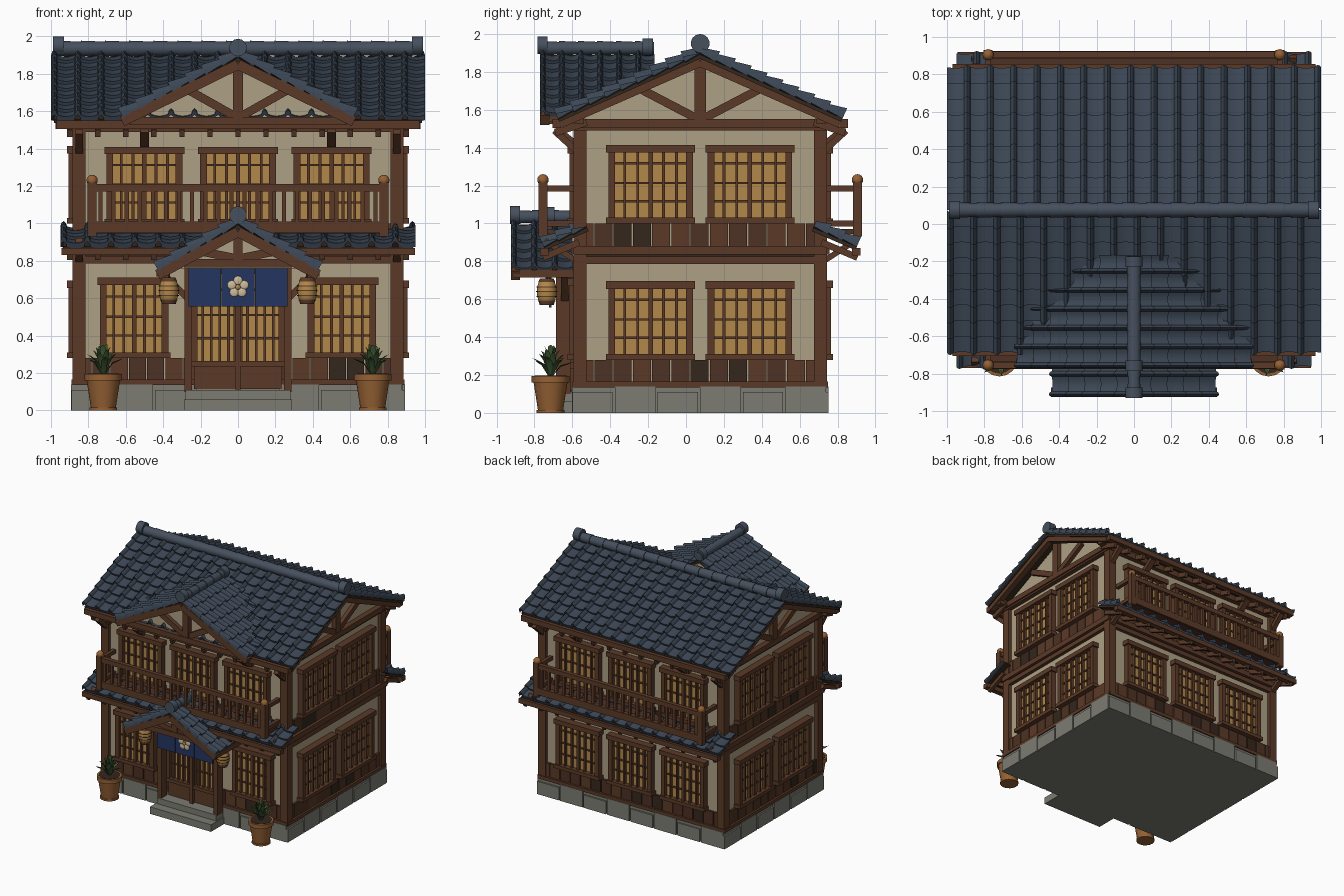
import bpy, bmesh, math, random
from mathutils import Matrix, Vector

if "Cube" in bpy.data.objects:
    bpy.data.objects.remove(bpy.data.objects["Cube"])
random.seed(4)

COL = dict(wood=(.105, .042, .021), wood_mid=(.075, .031, .017), wood_dark=(.035, .02, .012),
           plaster=(.42, .35, .23), paper=(.45, .25, .07), tile=(.045, .063, .09), ridge=(.06, .08, .11),
           stone=(.2, .2, .17), cloth=(.017, .035, .12), clay=(.3, .12, .035), leaf=(.045, .09, .03),
           petal=(.6, .5, .33))
MAT = {}
for k, c in COL.items():
    MAT[k] = bpy.data.materials.new(k)
    MAT[k].diffuse_color = (*c, 1)
parts = {}
I = Matrix.Identity(4)
MX = Matrix.Scale(-1, 4, (1, 0, 0))


def part(name, mat):
    if name not in parts:
        parts[name] = (bmesh.new(), mat)
    return parts[name][0]


def box(name, mat, M, lo, hi):
    lo, hi = Vector(lo), Vector(hi)
    bmesh.ops.create_cube(part(name, mat), size=1, matrix=M @ Matrix.Translation((lo + hi) / 2) @ Matrix.Diagonal((*(hi - lo), 1)))


def beam(name, mat, M, a, b, w, h):
    a, b = Vector(a), Vector(b)
    d = b - a
    R = d.to_track_quat('X', 'Z').to_matrix().to_4x4()
    bmesh.ops.create_cube(part(name, mat), size=1, matrix=M @ Matrix.Translation((a + b) / 2) @ R @ Matrix.Diagonal((d.length, w, h, 1)))


def cyl(name, mat, M, a, b, r1, r2, seg=12):
    a, b = Vector(a), Vector(b)
    R = (b - a).to_track_quat('Z', 'Y').to_matrix().to_4x4()
    bmesh.ops.create_cone(part(name, mat), cap_ends=True, segments=seg, radius1=r1, radius2=r2, depth=(b - a).length,
                          matrix=M @ Matrix.Translation((a + b) / 2) @ R)


def ball(name, mat, M, c, r, sc=(1, 1, 1)):
    bmesh.ops.create_uvsphere(part(name, mat), u_segments=12, v_segments=8, radius=r,
                              matrix=M @ Matrix.Translation(c) @ Matrix.Diagonal((*sc, 1)))


def prism(name, mat, M, hw, z0, z1, y0, y1):
    bm = part(name, mat)
    f, b = [[bm.verts.new(M @ Vector((x, y, z))) for x, z in ((-hw, z0), (hw, z0), (0, z1))] for y in (y0, y1)]
    bm.faces.new(f); bm.faces.new(b)
    for i in range(3):
        bm.faces.new((f[i], f[i - 1], b[i - 1], b[i]))


PROFILE = ((0, 0), (.05, .02), (.14, .03), (.23, .02), (.28, 0), (.45, -.007), (.64, -.01), (.83, -.007))


def tiles(name, M, u0, u1, top, bot, rows, pitch=.125):
    # stepped rows of wavy tiles over a wooden deck; local -y points down the slope
    n = round((u1 - u0) / pitch)
    prof = [(u0 + (u1 - u0) * (i + t) / n, h) for i in range(n) for t, h in PROFILE] + [(u1, 0)]
    t, b = Vector(top), Vector(bot)
    L, d = (b - t).length, (b - t).normalized()
    nrm = Vector((-d.y, d.x))
    bm = part(name, 'tile')
    for r in range(rows):
        s0, s1 = max(0, L * r / rows - .015), L * (r + 1) / rows
        rings = []
        for u, h in prof:
            ring = []
            for s, o in ((s0, 0), (s1, .02), (s1, -.01)):
                p = t + d * s + nrm * (h + o)
                ring.append(bm.verts.new(M @ Vector((u, -p.x, p.y))))
            rings.append(ring)
        for p, q in zip(rings, rings[1:]):
            for i in range(3):
                bm.faces.new((p[i], p[i - 1], q[i - 1], q[i]))
        bm.faces.new(rings[0]); bm.faces.new(rings[-1])
    m, e = (u0 + u1) / 2, nrm * -.018
    beam(name + '_deck', 'wood_dark', M, (m, -t.x - -e.x * -1, t.y + e.y), (m, -b.x - e.x, b.y + e.y), u1 - u0 - .03, .02)


def ridge(name, a, b, r, n):
    a, b = Vector(a), Vector(b)
    for i in range(n):
        cyl(name, 'ridge', I, a.lerp(b, i / n), a.lerp(b, (i + 1) / n), r, r * .88)


def gable(name, M, hw, ze, za, yb, yt, tie, pw):
    # barge boards, king post, tie beam and struts
    sl = (za - ze) / hw
    for S in (I, MX):
        beam(name + '_barge', 'wood', M @ S, (0, yb, za - .045), (hw, yb, ze - .03), .05, .055)
        x = hw * .42
        beam(name + '_strut', 'wood', M @ S, (.02, yt, tie + .03), (x, yt, za - sl * x - .05), .035, .045)
    box(name + '_king_post', 'wood', M, (-pw, yt - .025, tie), (pw, yt + .025, za - .03))
    w = (za - tie - .05) / sl
    box(name + '_tie', 'wood', M, (-w, yt - .03, tie - .02), (w, yt + .03, tie + .025))


def window(M, u0, u1, z0, z1, d, bars=5):
    box('window_paper', 'paper', M, (u0, -d - .012, z0), (u1, -d + .05, z1))
    for u in (u0, u1):
        box('window_frame', 'wood', M, (u - .018, -d - .045, z0), (u + .018, -d + .02, z1))
    box('window_frame', 'wood', M, (u0 - .03, -d - .055, z1 - .03), (u1 + .03, -d + .02, z1 + .01))
    box('window_frame', 'wood', M, (u0 - .03, -d - .055, z0 - .005), (u1 + .03, -d + .02, z0 + .025))
    for i in range(1, bars + 1):
        u, w = u0 + (u1 - u0) * i / (bars + 1), .012 if i == (bars + 1) / 2 else .007
        box('window_bars', 'wood', M, (u - w, -d - .035, z0), (u + w, -d, z1))
    for t in (.28, .52, .78):
        box('window_bars', 'wood_mid', M, (u0, -d - .022, z0 + (z1 - z0) * t - .006), (u1, -d, z0 + (z1 - z0) * t + .006))


C = Matrix.Translation((0, .075, 0))
rot = lambda a: Matrix.Rotation(math.radians(a), 4, 'Z')
FRONT, RIGHT, BACK, LEFT = C, C @ rot(90), C @ rot(180), C @ rot(270)

# plaster body, foundation core
box('plaster_walls', 'plaster', C, (-.855, -.64, .12), (.855, .64, 1.55))
box('foundation', 'stone', C, (-.88, -.665, 0), (.88, .665, .14))

# timbering, wainscot and stones on all four walls
for M, hw, d in ((FRONT, .885, .67), (BACK, .885, .67), (RIGHT, .67, .885), (LEFT, .67, .885)):
    for s in (-1, 1):
        box('corner_posts', 'wood', M, (s * hw - .035 - s * .035, -d, .14), (s * hw + .035 - s * .035, -d + .07, 1.53))
    for z0, z1, o in ((.135, .165, .005), (.785, .825, .0), (.835, .88, .012), (1.49, 1.54, .008)):
        box('wall_beams', 'wood', M, (-hw, -d - o, z0), (hw, -d + .04, z1))
    box('beam_shadow_gap', 'wood_dark', M, (-hw + .05, -d + .015, .82), (hw - .05, -d + .04, .84))
    n = round(2 * hw / .1)
    for z0, z1 in ((.16, .28), (.88, 1.0)):
        for i in range(n):
            u = -hw + .01 + i * (2 * hw - .02) / n
            k = random.choice(('wood', 'wood', 'wood_mid', 'wood_mid', 'wood_dark'))
            box('wainscot_' + k, k, M, (u, -d + .012, z0), (u + (2 * hw - .02) / n - .006, -d + .04, z1))
    n = round(2 * hw / .22)
    for i in range(n):
        u, w = -hw - .005 + i * (2 * hw + .01) / n, (2 * hw + .01) / n
        box('foundation_stones', 'stone', M, (u, -d - .008, 0), (u + w - .012, -d + .05, .11 + .03 * (i % 2)))

# windows
for M in (RIGHT, LEFT):
    for s in (-1, 1):
        for z in (.285, 1.005):
            c = s * .262
            window(M, c - .205, c + .205, z, z + .4, .86)
for M in (FRONT, BACK):
    for c in (-.5, 0, .5):
        window(M, c - .185, c + .185, 1.0, 1.4, .645)
for c in (-.5, 0, .5):
    window(BACK, c - .185, c + .185, .285, .69, .645)
for s in (-1, 1):
    window(FRONT, s * .555 - .165, s * .555 + .165, .285, .7, .645)

# main roof
for M in (FRONT, BACK):
    tiles('main_roof_tiles', M, -1.0, 1.0, (0, 1.9), (.755, 1.562), 9)
    box('main_eave_board', 'wood', M, (-.97, -.78, 1.505), (.97, -.735, 1.55))
    tiles('pent_roof_tiles', M, -.95, .95, (.6, .985), (.83, .885), 3)
    box('pent_eave_board', 'wood', M, (-.945, -.845, .83), (.945, -.8, .87))
    for i in range(13):
        u = -.9 + i * .15
        beam('main_rafters', 'wood', M, (u, -.6, 1.535), (u, -.765, 1.48), .028, .04)
        beam('pent_rafters', 'wood', M, (u, -.64, .9), (u, -.83, .82), .028, .035)
    for s in (-1, 1):
        beam('eave_brackets', 'wood', M, (s * .85, -.65, 1.38), (s * .85, -.77, 1.49), .04, .035)
        beam('eave_brackets', 'wood', M, (s * .85, -.65, .8), (s * .85, -.82, .91), .04, .03)
        beam('eave_brackets', 'wood', M, (s * .5, -.66, 1.42), (s * .5, -.76, 1.5), .05, .035)
for M in (RIGHT, LEFT):
    gable('main_gable', M, .74, 1.56, 1.9, -.95, -.875, 1.525, .03)
    prism('gable_plaster', 'plaster', M, .69, 1.54, 1.86, -.86, -.5)
    for s in (-1, 1):
        beam('purlins', 'wood', M, (s * .64, -.8, 1.55), (s * .64, -.96, 1.55), .05, .05)
ridge('main_ridge', (-.97, .075, 1.935), (.97, .075, 1.935), .042, 15)
for s in (-1, 1):
    cyl('main_ridge_ends', 'ridge', I, (s * .93, .075, 1.95), (s * .99, .075, 1.95), .05, .05, 14)

# front dormer and porch roofs, each slope mirrored in x
for S in (I, MX):
    tiles('dormer_tiles', S @ rot(90), -.77, -.165, (0, 1.895), (.62, 1.575), 7, .11)
    tiles('porch_tiles', S @ rot(90), -.925, -.6, (0, 1.0), (.43, .755), 5, .11)
    box('dormer_eave_beam', 'wood', S, (.575, -.75, 1.535), (.615, -.56, 1.575))
    box('porch_eave_beam', 'wood', S, (.395, -.91, .715), (.435, -.58, .755))
    box('porch_posts', 'wood', S, (.245, -.685, .1), (.285, -.61, .8))
    beam('porch_brackets', 'wood', S, (.27, -.64, .6), (.4, -.64, .73), .04, .035)
    box('porch_beam', 'wood', S, (.25, -.84, .765), (.29, -.58, .8))
gable('dormer_gable', I, .62, 1.575, 1.895, -.745, -.69, 1.545, .028)
prism('dormer_plaster', 'plaster', I, .58, 1.54, 1.86, -.67, -.185)
gable('porch_gable', I, .43, .755, 1.0, -.9, -.84, .785, .025)
prism('porch_plaster', 'plaster', I, .36, .76, .975, -.8, -.6)
ridge('dormer_ridge', (0, -.77, 1.925), (0, -.17, 1.925), .038, 6)
ridge('porch_ridge', (0, -.92, 1.035), (0, -.6, 1.035), .036, 3)
for y, z in ((-.785, 1.94), (-.23, 1.93), (-.93, 1.045), (-.75, 1.04)):
    cyl('roof_ridge_discs', 'ridge', I, (0, y, z), (0, y + .055, z), .047, .047, 14)

# balconies front and back
for M in (FRONT, BACK):
    box('balcony_floor', 'wood_mid', M, (-.79, -.84, .945), (.79, -.64, .97))
    box('balcony_beam', 'wood', M, (-.8, -.85, .95), (.8, -.81, 1.01))
    box('balcony_rail', 'wood', M, (-.8, -.848, 1.17), (.8, -.812, 1.21))
    for i in range(22):
        u = -.735 + i * .07
        box('balusters', 'wood', M, (u - .011, -.842, 1.0), (u + .011, -.82, 1.18))
    for s in (-1, 1):
        box('balcony_posts', 'wood', M, (s * .78 - .024, -.854, .93), (s * .78 + .024, -.806, 1.22))
        ball('balcony_post_knobs', 'clay', M, (s * .78, -.83, 1.23), .03)
        for z in (1.0, 1.185):
            box('balcony_side_rail', 'wood', M, (s * .78 - .015, -.82, z - .016), (s * .78 + .015, -.64, z + .016))

# sliding doors and steps
for s in (-1, 1):
    window(FRONT, s * .12 - .115, s * .12 + .115, .24, .76, .65, 4)
    box('door_panels', 'wood', FRONT, (s * .12 - .115, -.685, .115), (s * .12 + .115, -.62, .24))
box('door_stile', 'wood', FRONT, (-.014, -.71, .11), (.014, -.62, .76))
box('upper_step', 'stone', I, (-.28, -.7, 0), (.28, -.55, .11))
box('lower_step', 'stone', I, (-.29, -.78, 0), (.29, -.55, .06))

# door curtain with flower ornament
for i in (-1, 0, 1):
    box('door_curtain', 'cloth', I, (i * .178 - .087, -.722, .555), (i * .178 + .087, -.71, .77))
cyl('curtain_rod', 'wood', I, (-.3, -.716, .772), (.3, -.716, .772), .012, .012, 8)
for i in range(5):
    a = math.radians(90 + 72 * i)
    ball('flower_ornament', 'petal', I, (.035 * math.cos(a), -.725, .66 + .035 * math.sin(a)), .024, (1, .3, 1))
ball('flower_centre', 'paper', I, (0, -.73, .66), .014, (1, .5, 1))

for S in (I, MX):
    # ribbed lanterns
    for j in range(4):
        z = .59 + j * .025
        r = (.043, .05, .052, .05, .043)
        cyl('lanterns', 'paper', S, (.37, -.735, z), (.37, -.735, z + .025), r[j], r[j + 1])
        cyl('lantern_hoops', 'wood', S, (.37, -.735, z - .002), (.37, -.735, z + .003), r[j] + .004, r[j] + .004)
    cyl('lantern_caps', 'wood', S, (.37, -.735, .57), (.37, -.735, .592), .038, .043)
    cyl('lantern_caps', 'wood', S, (.37, -.735, .69), (.37, -.735, .71), .045, .035)
    cyl('lantern_caps', 'wood_dark', S, (.37, -.735, .7), (.37, -.735, .77), .006, .006, 6)
    # plant pots
    P = S @ Matrix.Translation((.72, -.715, 0))
    cyl('pots', 'clay', P, (0, 0, .01), (0, 0, .165), .066, .09, 16)
    cyl('pots', 'clay', P, (0, 0, 0), (0, 0, .015), .074, .074, 16)
    cyl('pots', 'clay', P, (0, 0, .16), (0, 0, .195), .1, .1, 16)
    cyl('pot_soil', 'wood_dark', P, (0, 0, .19), (0, 0, .198), .085, .085, 16)
    # pointed arching leaves
    bm = part('plant_leaves', 'leaf')
    for i in range(20):
        R = P @ rot(i * 137.5)
        k = i / 19
        reach, top = .02 + .085 * k, .36 - .09 * k
        rows = [[bm.verts.new(R @ Vector((x, y * w, z + abs(y) * w * .5))) for y in (-1, 0, 1)]
                for x, z, w in ((.008, .19, .01), (reach * .5, .2 + (top - .2) * .6, .019), (reach * .85, top - .015, .012))]
        tip = bm.verts.new(R @ Vector((reach * 1.1, 0, top)))
        for p, q in zip(rows, rows[1:]):
            for j in (0, 1):
                bm.faces.new((p[j], p[j + 1], q[j + 1], q[j]))
        for j in (0, 1):
            bm.faces.new((rows[2][j], rows[2][j + 1], tip))

# turn the collected parts into objects
for name, (bm, mat) in parts.items():
    bmesh.ops.recalc_face_normals(bm, faces=bm.faces)
    me = bpy.data.meshes.new(name)
    bm.to_mesh(me)
    bm.free()
    me.materials.append(MAT[mat])
    ob = bpy.data.objects.new(name, me)
    bpy.context.collection.objects.link(ob)
    ob.select_set(True)
    bpy.context.view_layer.objects.active = ob
bpy.ops.object.shade_smooth_by_angle(angle=math.radians(40))

for m in bpy.data.materials:
    if m.users and not m.is_grease_pencil:
        m.use_nodes = True
        m.node_tree.nodes["Principled BSDF"].inputs["Base Color"].default_value = m.diffuse_color
